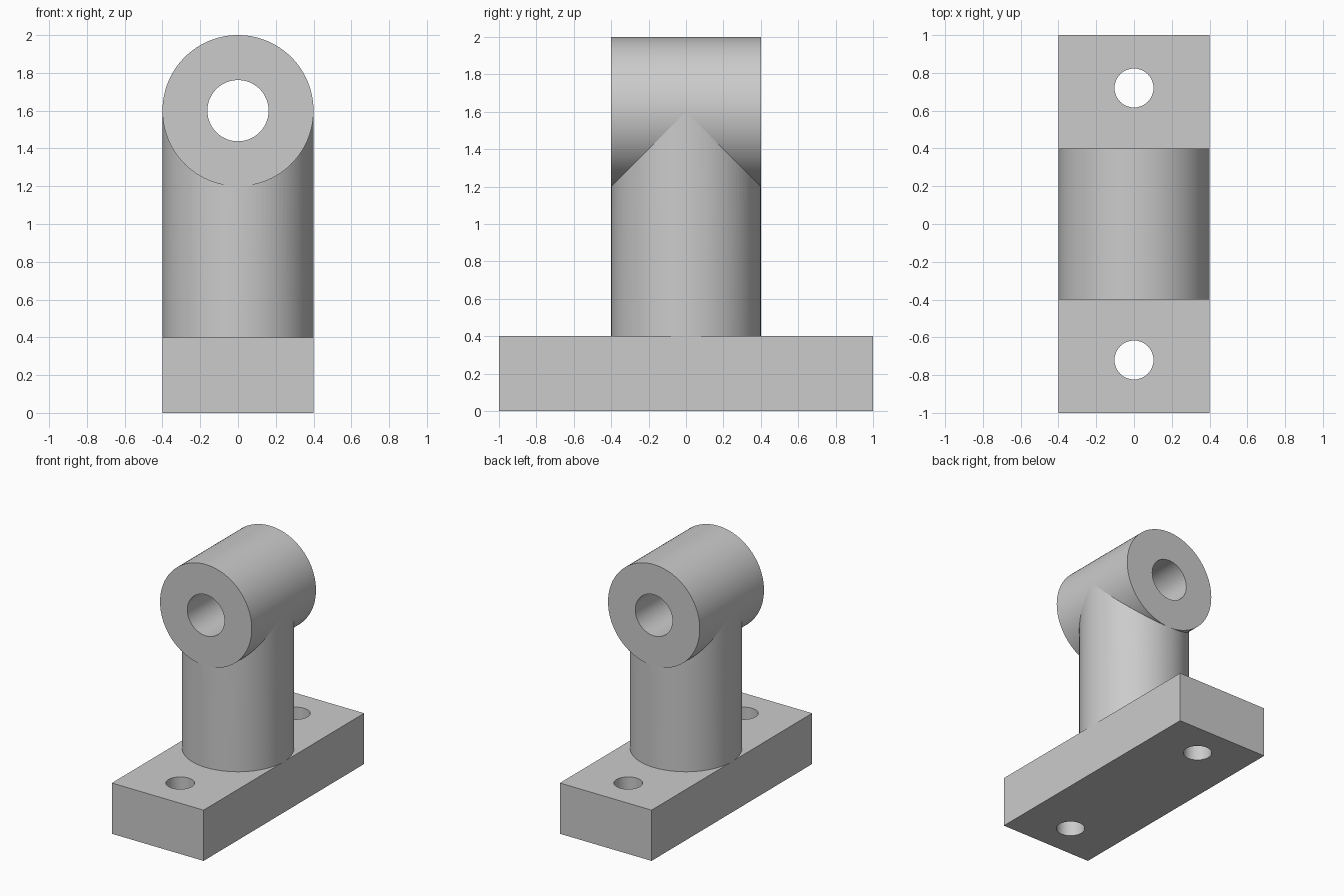
import bpy
import math

default_cube = bpy.data.objects.get("Cube")
if default_cube:
    bpy.data.objects.remove(default_cube, do_unlink=True)

WIDTH = 0.8
RADIUS = WIDTH / 2
BASE_TOP = 0.4
BORE_Z = 1.6
ALONG_Y = (math.pi / 2, 0, 0)

grey = bpy.data.materials.new("plain grey")
grey.use_nodes = True
colour = (0.6, 0.6, 0.6, 1)
grey.diffuse_color = colour
grey.node_tree.nodes["Principled BSDF"].inputs["Base Color"].default_value = colour


def cylinder(name, radius, depth, location, rotation=(0, 0, 0)):
    bpy.ops.mesh.primitive_cylinder_add(
        vertices=96, radius=radius, depth=depth, location=location, rotation=rotation)
    obj = bpy.context.object
    obj.name = name
    obj.data.materials.append(grey)
    return obj


def cut(target, cutter):
    """Subtract the cutter, then remove it."""
    mod = target.modifiers.new("cut", "BOOLEAN")
    mod.operation = "DIFFERENCE"
    mod.solver = "EXACT"
    mod.object = cutter
    cutter.hide_render = True
    bpy.ops.object.select_all(action="DESELECT")
    bpy.context.view_layer.objects.active = target
    target.select_set(True)
    bpy.ops.object.modifier_apply(modifier=mod.name)
    bpy.data.objects.remove(cutter, do_unlink=True)


# Base block with two bolt holes
bpy.ops.mesh.primitive_cube_add(size=1, location=(0, 0, BASE_TOP / 2))
base = bpy.context.object
base.name = "base_block"
base.scale = (WIDTH, 2, BASE_TOP)
bpy.ops.object.transform_apply(location=False, rotation=False, scale=True)
base.data.materials.append(grey)
for side in (-1, 1):
    cut(base, cylinder("bolt_hole_cutter", 0.103, 1, (0, side * 0.72, BASE_TOP / 2)))

# Round post, saddled to fit under the barrel
post = cylinder("post", RADIUS, BORE_Z - BASE_TOP, (0, 0, (BORE_Z + BASE_TOP) / 2))
cut(post, cylinder("saddle_cutter", RADIUS - 0.005, 2, (0, 0, BORE_Z), ALONG_Y))

# Horizontal barrel with its bore
barrel = cylinder("barrel", RADIUS, WIDTH, (0, 0, BORE_Z), ALONG_Y)
cut(barrel, cylinder("bore_cutter", 0.162, 2, (0, 0, BORE_Z), ALONG_Y))

# Smooth round walls, crisp rims
for part in (base, post, barrel):
    bpy.ops.object.select_all(action="DESELECT")
    bpy.context.view_layer.objects.active = part
    part.select_set(True)
    bpy.ops.object.shade_smooth_by_angle(angle=math.radians(30))
